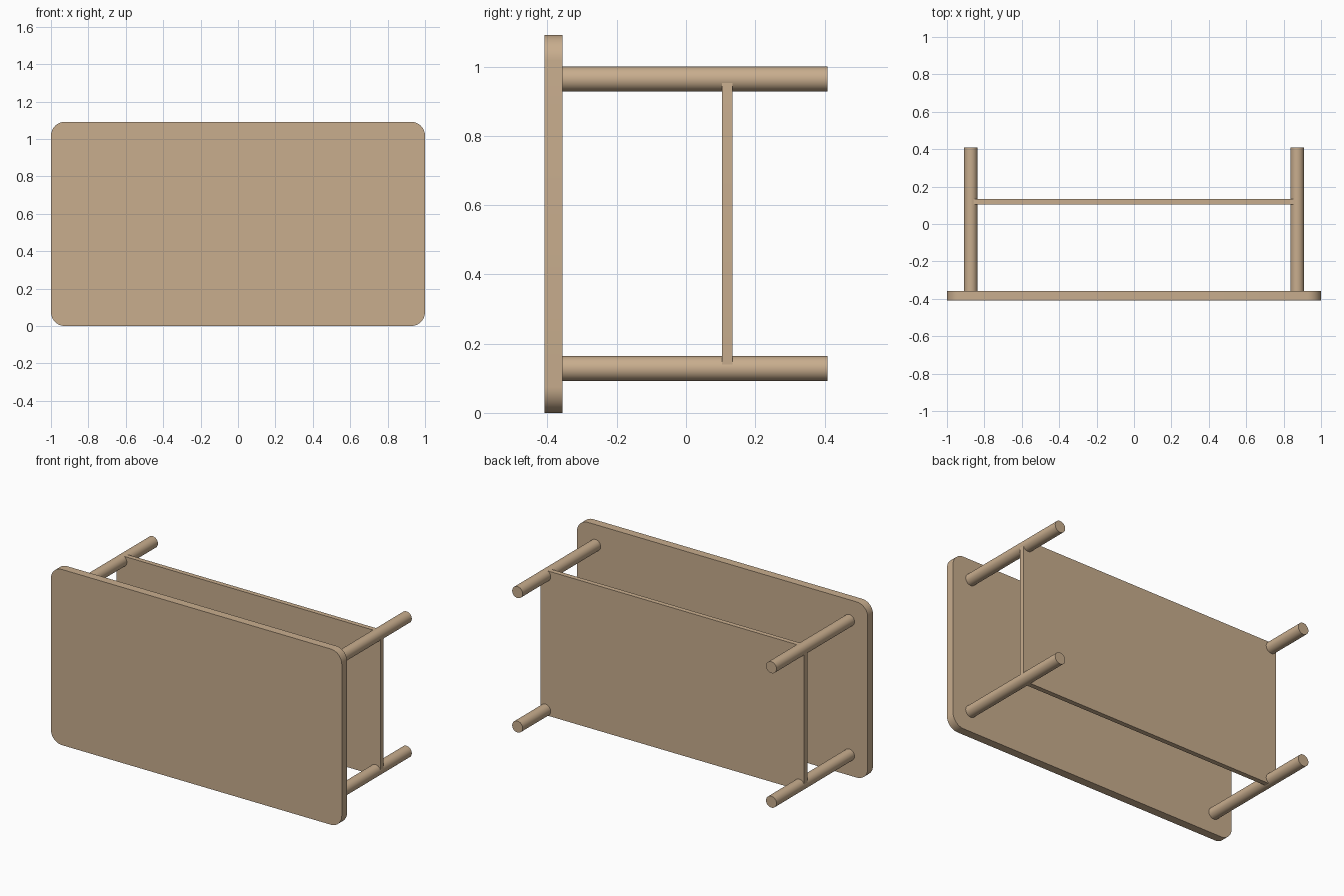
import bpy, bmesh, math

if "Cube" in bpy.data.objects:
    bpy.data.objects.remove(bpy.data.objects["Cube"], do_unlink=True)

wood = bpy.data.materials.new("light wood")
wood.use_nodes = True
WOOD = (0.58, 0.42, 0.27, 1)
wood.diffuse_color = WOOD
wood.node_tree.nodes["Principled BSDF"].inputs["Base Color"].default_value = WOOD

MID_Z = 0.546            # height of the table's centre line
LEG_X, LEG_Z, LEG_R = 0.873, 0.418, 0.036


def finish(obj, name):
    obj.name = obj.data.name = name
    obj.data.materials.append(wood)
    bpy.ops.object.select_all(action='DESELECT')
    obj.select_set(True)
    bpy.context.view_layer.objects.active = obj
    bpy.ops.object.shade_smooth_by_angle(angle=math.radians(30))


def rounded_panel(name, half_x, half_z, y0, y1, radius, steps=12):
    """Upright board with rounded corners, extruded from y0 to y1."""
    bm = bmesh.new()
    ring = []
    corners = ((1, 1), (-1, 1), (-1, -1), (1, -1))
    for i, (sx, sz) in enumerate(corners):
        for k in range(steps + 1):
            a = math.pi / 2 * (i + k / steps)
            ring.append(bm.verts.new((sx * (half_x - radius) + radius * math.cos(a), y0,
                                      MID_Z + sz * (half_z - radius) + radius * math.sin(a))))
    face = bm.faces.new(ring)
    back = bmesh.ops.extrude_face_region(bm, geom=[face])["geom"]
    bmesh.ops.translate(bm, vec=(0, y1 - y0, 0),
                        verts=[v for v in back if isinstance(v, bmesh.types.BMVert)])
    bmesh.ops.recalc_face_normals(bm, faces=bm.faces)
    mesh = bpy.data.meshes.new(name)
    bm.to_mesh(mesh)
    bm.free()
    obj = bpy.data.objects.new(name, mesh)
    bpy.context.collection.objects.link(obj)
    finish(obj, name)


# Table top and the lower shelf let into the legs
rounded_panel("table_top", 1.0, 0.546, -0.409, -0.357, 0.075)
rounded_panel("shelf", 0.907, 0.45, 0.104, 0.134, 0.04)

# Four round legs
for side, sx in (("left", 1), ("right", -1)):
    for level, sz in (("upper", 1), ("lower", -1)):
        y0, y1 = -0.357, 0.409
        bpy.ops.mesh.primitive_cylinder_add(
            vertices=32, radius=LEG_R, depth=y1 - y0,
            location=(sx * LEG_X, (y0 + y1) / 2, MID_Z + sz * LEG_Z),
            rotation=(math.pi / 2, 0, 0))
        finish(bpy.context.object, f"{level}_{side}_leg")
